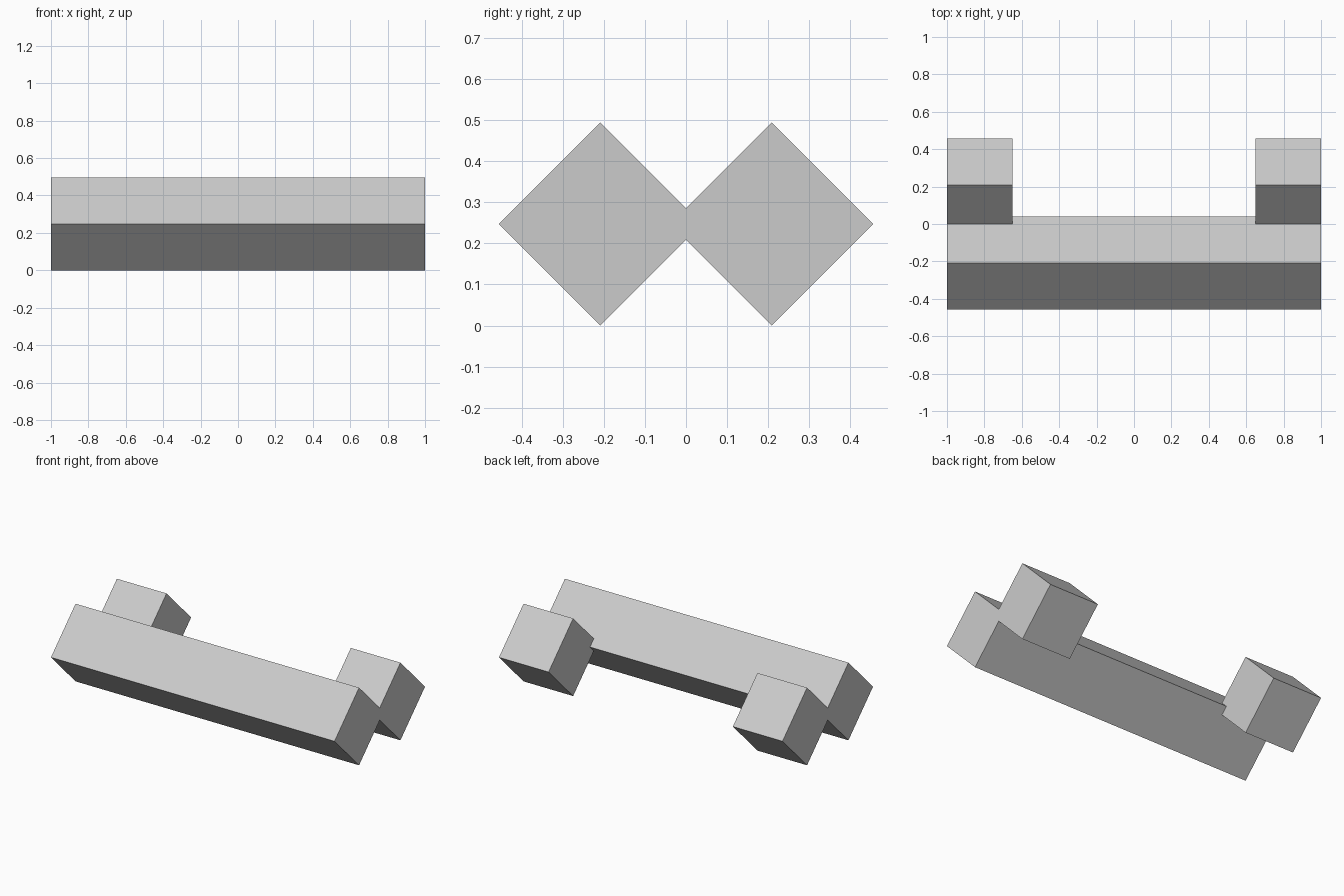
import bpy
from math import radians

default = bpy.data.objects.get("Cube")
if default:
    bpy.data.objects.remove(default, do_unlink=True)

grey = bpy.data.materials.new("light grey")
grey.use_nodes = True
colour = (0.6, 0.6, 0.6, 1)
grey.diffuse_color = colour
grey.node_tree.nodes["Principled BSDF"].inputs["Base Color"].default_value = colour

SIDE = 0.35                    # square section of every bar
HEIGHT = SIDE * 0.5 ** 0.5     # centre height when resting on an edge
OFFSET = 0.2085                # distance of the bar axes from the middle


def diamond_bar(name, x, y, length):
    """Square bar along x, turned to stand on one edge."""
    bpy.ops.mesh.primitive_cube_add(size=1, location=(x, y, HEIGHT),
                                    rotation=(radians(45), 0, 0))
    bar = bpy.context.object
    bar.name = name
    bar.scale = (length, SIDE, SIDE)
    bar.data.materials.append(grey)


# Long front bar, with a cube behind each end
diamond_bar("main_bar", 0, -OFFSET, 2)
for side, sign in (("left", 1), ("right", -1)):
    diamond_bar(side + "_end_block", sign * (1 - SIDE / 2), OFFSET, SIDE)
